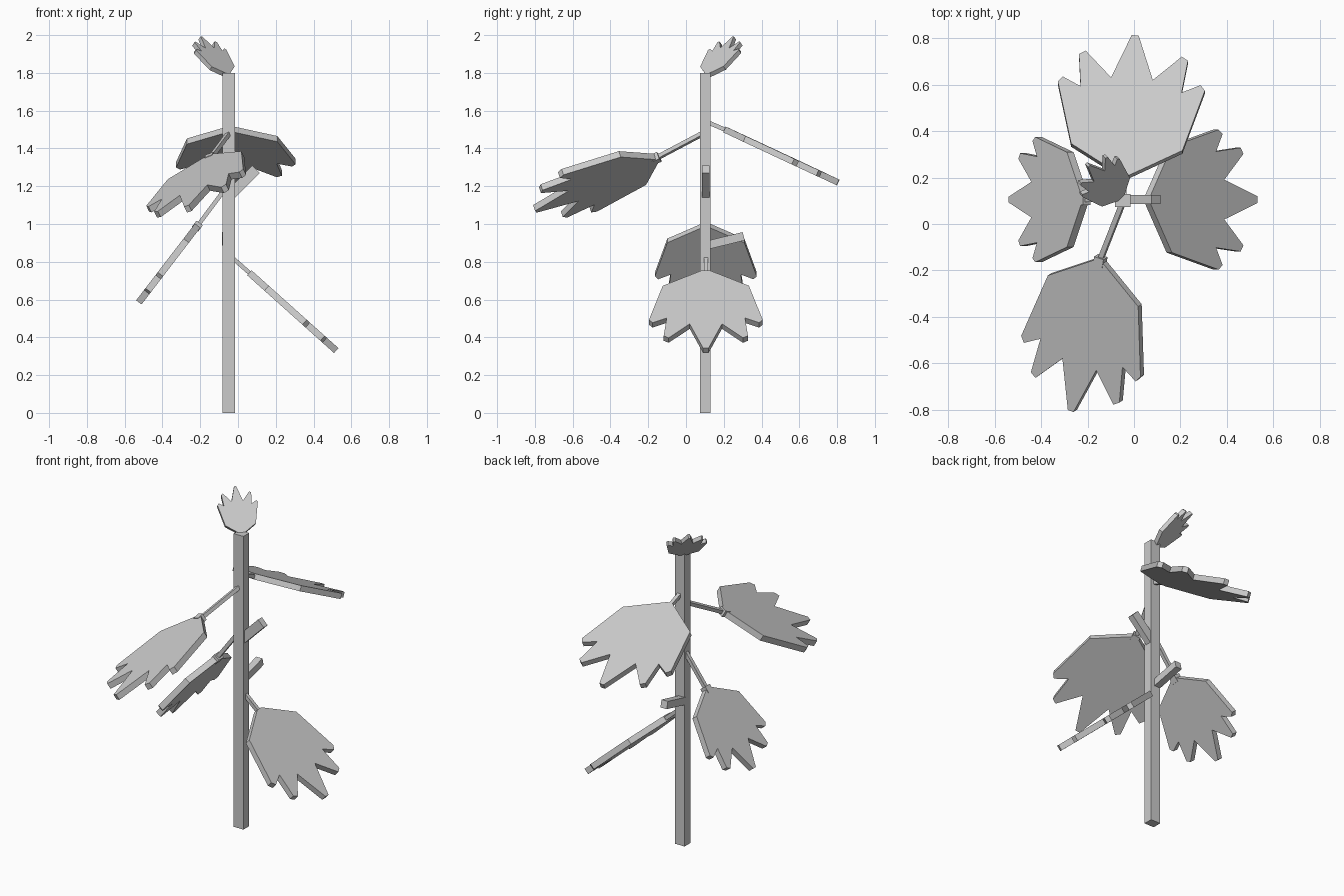
import bpy
import bmesh
from mathutils import Vector, Matrix

if "Cube" in bpy.data.objects:
    bpy.data.objects.remove(bpy.data.objects["Cube"])

# half outline of one leaf: (along, across), mirrored to the other side
HALF = [(0.0, 0.02), (0.13, 0.24), (0.415, 0.317), (0.44, 0.297), (0.40, 0.218),
        (0.55, 0.235), (0.567, 0.207), (0.45, 0.09), (0.653, 0.015)]


def frame(direction, side):
    d = Vector(direction).normalized()
    s = Vector(side)
    s = (s - d * s.dot(d)).normalized()
    return d, s, d.cross(s)


def finish(bm, name):
    bmesh.ops.recalc_face_normals(bm, faces=bm.faces[:])
    me = bpy.data.meshes.new(name)
    bm.to_mesh(me)
    bm.free()
    ob = bpy.data.objects.new(name, me)
    bpy.context.collection.objects.link(ob)
    return ob


def leaf(name, base, tip, side, wide, thick):
    base, tip = Vector(base), Vector(tip)
    d, s, n = frame(tip - base, side)
    k = (tip - base).length / 0.653
    outline = HALF + [(u, -v) for u, v in reversed(HALF)]
    bm = bmesh.new()
    f = bm.faces.new([bm.verts.new(base + d * u * k + s * v * wide - n * thick / 2)
                      for u, v in outline])
    ext = bmesh.ops.extrude_face_region(bm, geom=[f], use_keep_orig=True)
    moved = [v for v in ext["geom"] if isinstance(v, bmesh.types.BMVert)]
    bmesh.ops.translate(bm, vec=n * thick, verts=moved)
    finish(bm, name)


def bar(name, a, b, side, w, h):
    a, b = Vector(a), Vector(b)
    d, s, n = frame(b - a, side)
    bm = bmesh.new()
    bmesh.ops.create_cube(bm, size=1)
    m = Matrix((d * (b - a).length, s * w, n * h)).transposed().to_4x4()
    m.translation = (a + b) / 2
    bmesh.ops.transform(bm, matrix=m, verts=bm.verts[:])
    finish(bm, name)


# trunk
bar("trunk", (-0.048, 0.102, 0), (-0.048, 0.102, 1.8), (1, 0, 0), 0.066, 0.056)

# cut branch stubs
bar("right_stub", (-0.04, 0.105, 1.155), (0.095, 0.105, 1.29), (0, 1, 0), 0.038, 0.055)
bar("back_stub", (-0.06, 0.10, 0.885), (-0.065, 0.305, 0.935), (1, 0, 0), 0.042, 0.045)

# leaves: name, stalk start, base, tip, width direction, width scale, thickness
leaves = [
    ("right_leaf", (-0.04, 0.105, 0.83), (0.06, 0.105, 0.742), (0.52, 0.105, 0.33),
     (0, 1, 0), 0.95, 0.035),
    ("left_leaf", (-0.05, 0.105, 1.21), (-0.212, 0.105, 0.993), (-0.525, 0.105, 0.585),
     (0, 1, 0), 0.85, 0.036),
    ("back_leaf", (-0.045, 0.10, 1.545), (-0.04, 0.205, 1.50), (0.005, 0.805, 1.22),
     (1, -0.07, 0.03), 1.0, 0.033),
    ("front_leaf", (-0.045, 0.10, 1.485), (-0.145, -0.155, 1.35), (-0.265, -0.80, 1.08),
     (0.425, -0.12, 0.17), 0.91, 0.036),
    ("top_leaf", (-0.045, 0.105, 1.77), (-0.055, 0.115, 1.785), (-0.20, 0.255, 1.985),
     (0.7, 0.7, 0), 0.36, 0.025),
]
for name, start, base, tip, side, wide, thick in leaves:
    leaf(name, base, tip, side, wide, thick)
    bar(name + "_stalk", start, base, side, 0.022, 0.022)
    # knuckle where stalk meets blade
    if name in ("left_leaf", "front_leaf"):
        step = (Vector(tip) - Vector(base)).normalized() * 0.025
        bar(name + "_node", Vector(base) - step * 0.6, Vector(base) + step, side, 0.045, 0.042)
